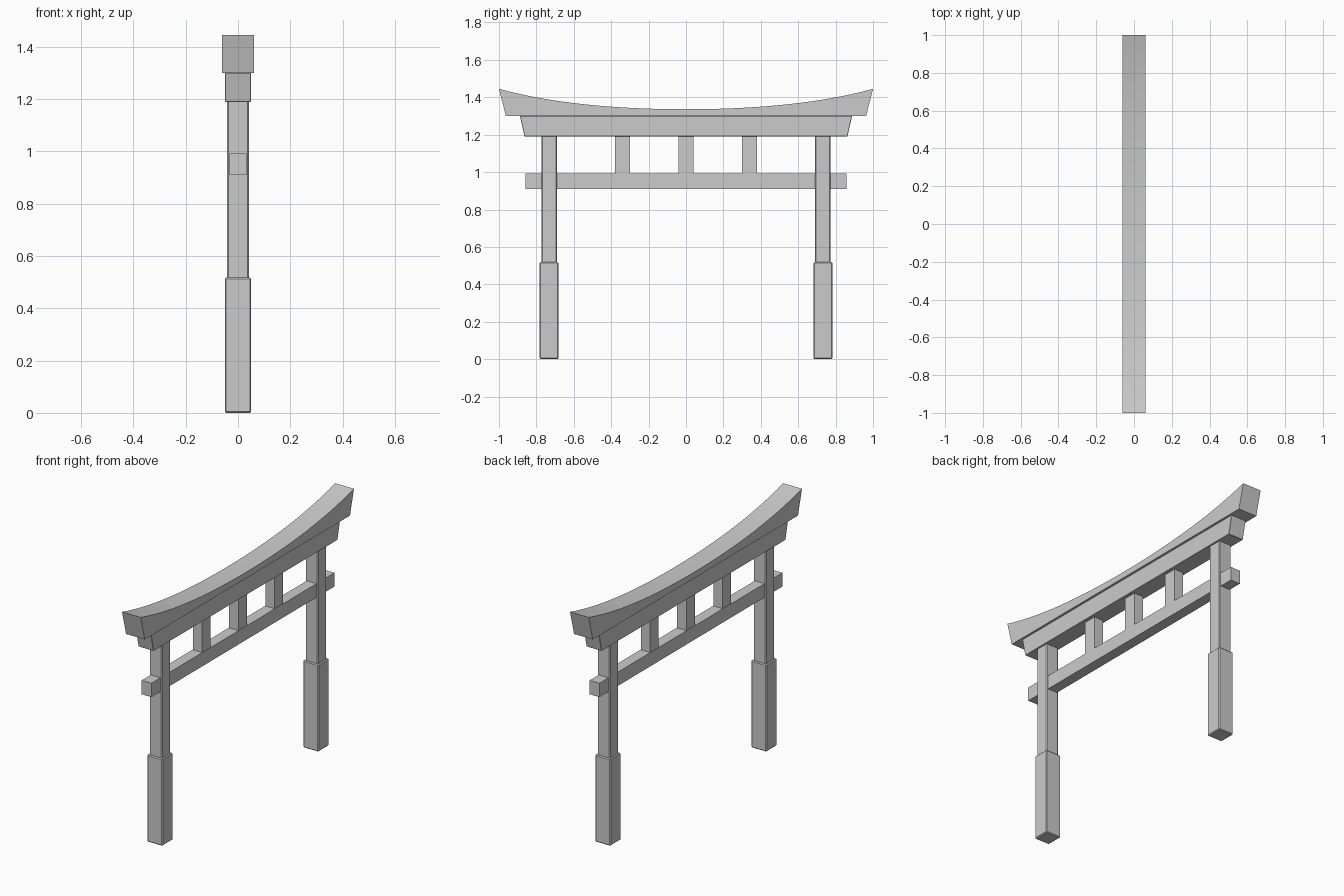
import bpy, bmesh

if "Cube" in bpy.data.objects:
    bpy.data.objects.remove(bpy.data.objects["Cube"])


def make_object(name, bm, bevel=0.0):
    bmesh.ops.recalc_face_normals(bm, faces=bm.faces)
    mesh = bpy.data.meshes.new(name)
    bm.to_mesh(mesh)
    bm.free()
    ob = bpy.data.objects.new(name, mesh)
    bpy.context.collection.objects.link(ob)
    if bevel:
        mod = ob.modifiers.new("edge_bevel", 'BEVEL')
        mod.width = bevel
        mod.segments = 1
        mod.limit_method = 'ANGLE'
    return ob


def box(name, y, half_x, half_y, z0, z1, bevel=0.0):
    bm = bmesh.new()
    bmesh.ops.create_cube(bm, size=1)
    for v in bm.verts:
        v.co = (v.co.x * 2 * half_x, y + v.co.y * 2 * half_y,
                z0 + (v.co.z + 0.5) * (z1 - z0))
    return make_object(name, bm, bevel)


def beam(name, half_x, bottom_y, top_y, z0, top_z, steps, bevel=0.0):
    """Side profile with a flat underside and a top height function, extruded along x."""
    ts = [2 * i / steps - 1 for i in range(steps + 1)]
    bm = bmesh.new()
    rings = []
    for t in ts:
        lo, hi = (t * bottom_y, z0), (t * top_y, top_z(t))
        rings.append([bm.verts.new((sx * half_x, y, z))
                      for sx, (y, z) in ((-1, lo), (1, lo), (1, hi), (-1, hi))])
    for a, b in zip(rings, rings[1:]):
        for i in range(4):
            j = (i + 1) % 4
            bm.faces.new((a[i], a[j], b[j], b[i]))
    bm.faces.new(rings[0])
    bm.faces.new(rings[-1])
    return make_object(name, bm, bevel)


# Posts with thicker sleeves at the base
for side, y in (("left", -0.732), ("right", 0.732)):
    box(side + "_post_base", y, 0.05, 0.05, 0.0, 0.518, 0.005)
    box(side + "_post", y, 0.0415, 0.0415, 0.50, 1.195, 0.005)

# Tie beam running through the posts, and the struts above it
box("tie_beam", 0, 0.032, 0.859, 0.91, 0.992)
for name, y in (("left", -0.34), ("middle", 0.0), ("right", 0.34)):
    box(name + "_strut", y, 0.03, 0.04, 0.985, 1.195)

# Lintel with slanted ends, and the upswept top beam
beam("lintel", 0.05, 0.863, 0.888, 1.19, lambda t: 1.30, 1, 0.002)
top = beam("top_beam", 0.0615, 0.963, 1.0, 1.30,
           lambda t: 1.336 + 0.109 * (0.75 * t * t + 0.25 * t ** 4), 32)
for ob in (top,):
    bpy.context.view_layer.objects.active = ob
    ob.select_set(True)
    bpy.ops.object.shade_smooth_by_angle()
